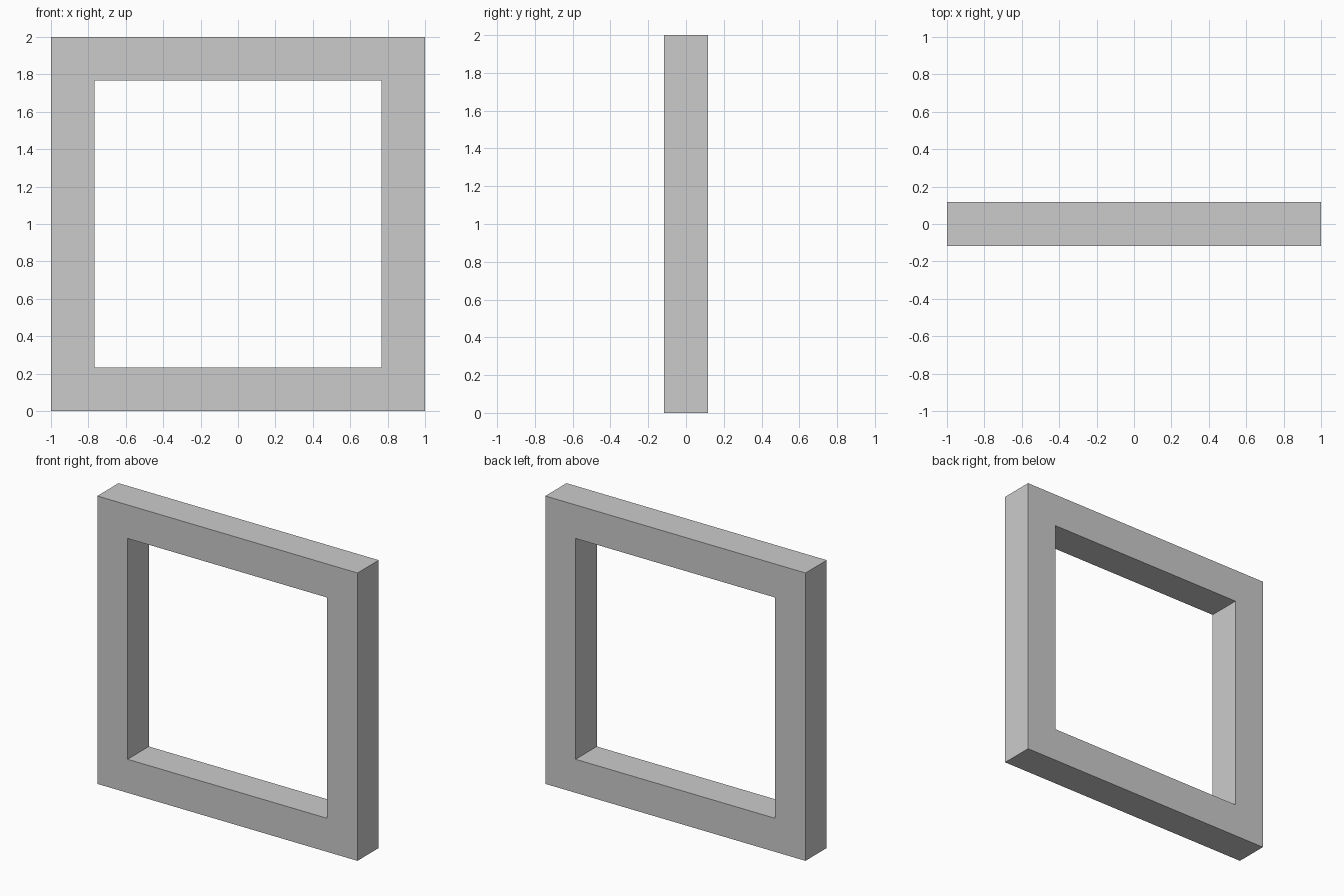
import bpy, bmesh

if "Cube" in bpy.data.objects:
    bpy.data.objects.remove(bpy.data.objects["Cube"])

HALF = 1.0       # half of the outer side
BAR = 0.233      # width and depth of the square bar
CORNERS = [(-1, -1), (1, -1), (1, 1), (-1, 1)]

bm = bmesh.new()


def ring(half, y):
    """Square loop of vertices in the XZ plane, centred at z = 1."""
    return [bm.verts.new((sx * half, y, HALF + sz * half)) for sx, sz in CORNERS]


# Bar cross-section: outer front, outer back, inner back, inner front
rings = [ring(HALF, -BAR / 2), ring(HALF, BAR / 2),
         ring(HALF - BAR, BAR / 2), ring(HALF - BAR, -BAR / 2)]

# Mitred square frame: bridge each loop to the next
for a, b in zip(rings, rings[1:] + rings[:1]):
    for i in range(4):
        j = (i + 1) % 4
        bm.faces.new((a[i], a[j], b[j], b[i]))
bmesh.ops.recalc_face_normals(bm, faces=bm.faces)

mesh = bpy.data.meshes.new("square_frame")
bm.to_mesh(mesh)
bm.free()
bpy.context.collection.objects.link(bpy.data.objects.new("square_frame", mesh))
